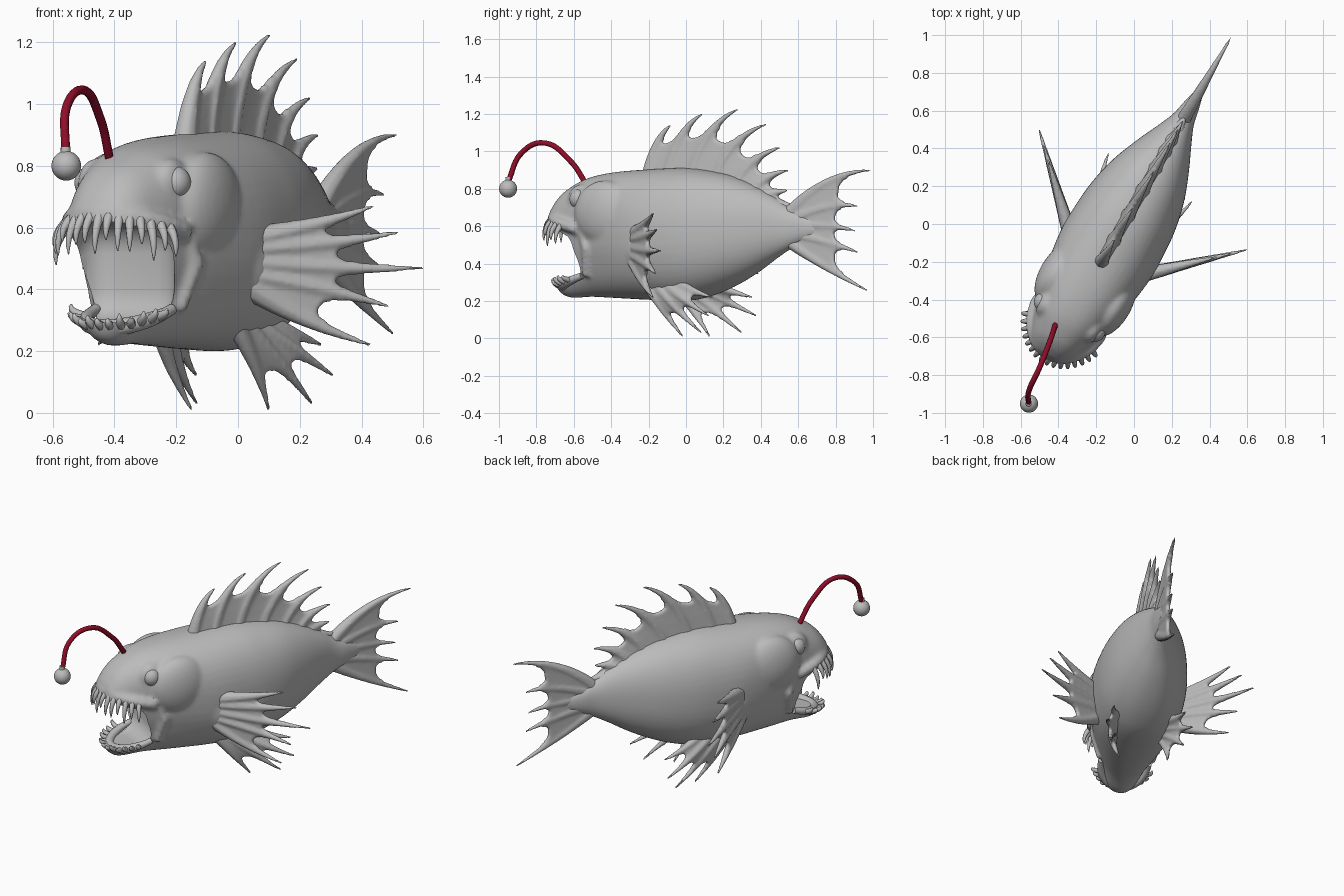
import bpy, bmesh
from math import sin, cos, pi, radians
from mathutils import Vector, Matrix

old = bpy.data.objects.get("Cube")
if old:
    bpy.data.objects.remove(old, do_unlink=True)

# The fish swims along a heading turned 30 degrees; parts use (side, along, up)
HEADING = Matrix.Translation((-0.057, 0, 0)) @ Matrix.Rotation(radians(-30), 4, 'Z')


def material(name, rgb):
    m = bpy.data.materials.new(name)
    m.use_nodes = True
    m.diffuse_color = (*rgb, 1)
    m.node_tree.nodes["Principled BSDF"].inputs["Base Color"].default_value = (*rgb, 1)
    return m


GREY = material("clay grey", (0.5, 0.5, 0.5))
RED = material("dark red", (0.28, 0.004, 0.022))


def loft(bm, rings):
    """Skin closed rings of points and cap both ends."""
    loops = [[bm.verts.new(p) for p in ring] for ring in rings]
    n = len(loops[0])
    for a, b in zip(loops, loops[1:]):
        for i in range(n):
            bm.faces.new((a[i], a[(i + 1) % n], b[(i + 1) % n], b[i]))
    bm.faces.new(loops[0][::-1])
    bm.faces.new(loops[-1])


def tube(bm, path, radii, sides=8):
    path = [Vector(p) for p in path]
    rings = []
    up = Vector((0.31, 0.17, 0.93))
    for i, p in enumerate(path):
        d = (path[min(i + 1, len(path) - 1)] - path[max(i - 1, 0)]).normalized()
        u = (up - d * up.dot(d)).normalized()
        v = d.cross(u)
        up = u
        rings.append([p + radii[i] * (u * cos(2 * pi * k / sides) + v * sin(2 * pi * k / sides))
                      for k in range(sides)])
    loft(bm, rings)


def bend(a, b, c, s):
    return a * (1 - s) ** 2 + b * 2 * s * (1 - s) + c * s * s


def ball(bm, centre, size):
    mat = Matrix.Translation(centre) @ Matrix.Diagonal((*size, 1))
    bmesh.ops.create_uvsphere(bm, u_segments=28, v_segments=18, radius=1, matrix=mat)


def finish(name, bm, mat=GREY, voxel=0, smooth=0, cutter=None, place=HEADING):
    """Make the object, fuse its pieces, cut it, and turn it to the heading."""
    bmesh.ops.recalc_face_normals(bm, faces=bm.faces)
    me = bpy.data.meshes.new(name)
    bm.to_mesh(me)
    bm.free()
    ob = bpy.data.objects.new(name, me)
    bpy.context.collection.objects.link(ob)
    if voxel:
        r = ob.modifiers.new("fuse", 'REMESH')
        r.mode = 'VOXEL'
        r.voxel_size = voxel
        s = ob.modifiers.new("soften", 'SMOOTH')
        s.iterations = smooth
        s.factor = 0.5
        if cutter:
            b = ob.modifiers.new("cut", 'BOOLEAN')
            b.operation = 'DIFFERENCE'
            b.object = cutter
        baked = bpy.data.meshes.new_from_object(ob.evaluated_get(bpy.context.evaluated_depsgraph_get()))
        ob.modifiers.clear()
        ob.data = baked
    ob.data.transform(place)
    ob.data.materials.clear()
    ob.data.materials.append(mat)
    bpy.ops.object.select_all(action='DESELECT')
    ob.select_set(True)
    bpy.context.view_layer.objects.active = ob
    bpy.ops.object.shade_smooth_by_angle(angle=radians(45))
    return ob


def fin(name, rays, r, web, reach):
    """Tapered curved spines, with fleshy webbing filled in between neighbours."""
    bm = bmesh.new()
    rays = [[Vector(p) for p in ray] for ray in rays]
    steps = 12

    def strand(ray, end, r0, r1):
        ss = [end * i / steps for i in range(steps + 1)]
        tube(bm, [bend(*ray, s) for s in ss], [r0 + (r1 - r0) * s / end for s in ss])

    for ray in rays:
        strand(ray, 1, r, 0.006)
    for a, b in zip(rays, rays[1:]):
        count = int(max((p - q).length for p, q in zip(a, b)) / (web * 1.1)) + 2
        for k in range(1, count):
            u = k / count
            mid = [p.lerp(q, u) for p, q in zip(a, b)]
            strand(mid, reach + (0.82 - reach) * abs(2 * u - 1) ** 4, web * 2, web * 0.8)
    finish(name, bm, voxel=0.0075, smooth=5)


def lip(a, rim):
    """Point on a mouth rim; angle 0 is the snout tip."""
    half, tip, front_z, side_z = rim
    return Vector((half * sin(a), -0.56 + (tip + 0.56) * cos(a), side_z + (front_z - side_z) * cos(a)))


UPPER = (.195, -.795, .645, .585)
LOWER = (.142, -.745, .275, .335)

# Body: stations of (along, bottom, top, half width, narrowing of the underside)
stations = [(-.825, .42, .62, .05, .68), (-.805, .36, .69, .12, .68), (-.78, .27, .73, .148, .7),
            (-.745, .23, .77, .172, .7), (-.69, .217, .81, .195, .7), (-.58, .222, .86, .235, .7),
            (-.42, .215, .89, .27, .8), (-.2, .205, .905, .283, .93), (0, .2, .912, .272, .97),
            (.14, .225, .90, .25, 1), (.28, .275, .875, .215, 1), (.42, .345, .825, .16, 1),
            (.55, .425, .76, .1, 1), (.64, .475, .705, .062, 1), (.72, .51, .67, .045, 1),
            (.82, .55, .63, .02, 1)]


def soft(c):
    return (1 if c > 0 else -1) * abs(c) ** 0.88


def between(p, q, r, s, u):
    """Smooth spline step from q to r."""
    return q + .5 * u * (r - p + u * (2 * p - 5 * q + 4 * r - s + u * (3 * (q - r) + s - p)))


def station_ring(t, lo, hi, w, under):
    angles = [2 * pi * k / 48 for k in range(48)]
    return [Vector((w * soft(cos(a)) * (1 - (1 - under) * min(1, .7 - .7 * sin(a))), t,
                    (lo + hi) / 2 + (hi - lo) / 2 * soft(sin(a)))) for a in angles]


padded = [stations[0]] + stations + [stations[-1]]
bm = bmesh.new()
loft(bm, [station_ring(*(between(*v, k / 4) for v in zip(*padded[i:i + 4])))
          for i in range(len(stations) - 1) for k in range(4)] + [station_ring(*stations[-1])])
arc = [radians(d) for d in range(-90, 91, 10)]
tube(bm, [lip(a, UPPER) for a in arc], [.032] * len(arc))
for s in (1, -1):
    ball(bm, (s * .175, -.40, .67), (.09, .18, .175))     # cheek
    ball(bm, (s * .14, -.56, .74), (.05, .085, .085))     # eye socket
    ball(bm, (s * .2, -.16, .49), (.075, .1, .14))        # fin shoulder
    tube(bm, [(s * .185, -.55, .62), (s * .195, -.5, .48), (s * .155, -.53, .33)],
         [.02, .03, .02])                                 # jaw hinge

cut = bmesh.new()
bmesh.ops.create_cube(cut, size=1, matrix=Matrix.Translation((0, -.84, .455))
                      @ Matrix.Diagonal((.355, .62, .325, 1)))
bmesh.ops.bevel(cut, geom=cut.edges[:], offset=.1, segments=6, profile=.5, affect='EDGES')
mouth = finish("mouth_cutter", cut, place=Matrix())
mouth.hide_render = True
bpy.context.view_layer.update()
finish("body", bm, voxel=.011, smooth=10, cutter=mouth)
bpy.data.objects.remove(mouth, do_unlink=True)

# Lower lip
bm = bmesh.new()
tube(bm, [lip(a, LOWER) for a in arc], [.012 + .016 * cos(a) ** .5 for a in arc[1:-1]][:1]
     + [.012 + .016 * cos(a) ** .5 for a in arc[1:-1]] + [.018], 12)
finish("lower_lip", bm)

# Eyes
for s, side in ((1, "left"), (-1, "right")):
    bm = bmesh.new()
    ball(bm, (s * .158, -.568, .745), (.052, .052, .054))
    finish(side + "_eye", bm)

# Teeth: long hanging fangs above, short splayed ones below
for name, count, rim, size, drop, splay in (("upper_teeth", 16, UPPER, .125, -1, .042),
                                            ("lower_teeth", 13, LOWER, .04, 1, .045)):
    bm = bmesh.new()
    for i in range(count):
        a = radians(-66 + 132 * i / (count - 1))
        out = Vector((sin(a), -cos(a), 0))
        root = lip(a, rim) + out * .008
        length = size * (0.85 + 0.2 * cos(i * 2.4))
        tip = root + out * splay + Vector((0, 0, drop * length))
        mid = root + out * splay * 1.2 + Vector((0, 0, drop * length * .4))
        ss = [k / 6 for k in range(7)]
        tube(bm, [bend(root, mid, tip, s) for s in ss], [.015 * (1 - s) ** .6 + .002 for s in ss])
    finish(name, bm)

# Dorsal fin: (along, up) of each spine root and tip
spines = [((-.2, .86), (-.08, 1.14)), ((-.09, .88), (.09, 1.2)), ((.04, .88), (.28, 1.225)),
          ((.17, .86), (.43, 1.145)), ((.28, .82), (.505, 1.02)), ((.37, .79), (.55, .9)),
          ((.43, .76), (.545, .79)), ((.5, .71), (.58, .71))]
fin("dorsal_fin", [[(0, y / .866, z) for y, z in
                    (a, (a[0] + .3 * (b[0] - a[0]), a[1] + .8 * (b[1] - a[1])), b)]
                   for a, b in spines], .042, .017, .42)

# Tail fin
tail = [((.53, .64), (.74, .89), (.99, .9)), ((.53, .615), (.78, .74), (.92, .705)),
        ((.53, .595), (.75, .62), (.905, .575)), ((.53, .57), (.76, .52), (.92, .46)),
        ((.53, .54), (.7, .4), (.97, .255))]
fin("tail_fin", [[(0, y / .866, z) for y, z in ray] for ray in tail], .042, .017, .64)

# Paired fins, mirrored across the body
pectoral = [((.02, .56), (.25, .6), (.44, .67)), ((.02, .53), (.3, .54), (.52, .585)),
            ((.02, .49), (.3, .46), (.6, .47)), ((.02, .45), (.3, .40), (.49, .345)),
            ((.02, .42), (.2, .29), (.43, .22))]
pelvic = [((.14, -.16, .3), (.144, .064, .01)), ((.14, -.1, .29), (.215, .22, .03)),
          ((.14, -.04, .29), (.256, .29, .12)), ((.14, .02, .3), (.212, .288, .22))]
for s, side in ((1, "left"), (-1, "right")):
    fin(side + "_pectoral_fin", [[(s * (.746 * x + .189), .708 * x - .214, z) for x, z in ray]
                                 for ray in pectoral], .045, .017, .54)
    fin(side + "_pelvic_fin", [[(s * p[0], p[1], p[2]) for p in
                                (a, Vector(a).lerp(Vector(b), .5) + Vector((.03, 0, -.01)), b)]
                               for a, b in pelvic], .035, .014, .54)

# Lure: arched stalk and hanging bulb with a short collar
bm = bmesh.new()
ball(bm, (-.556, -.951, .8), (.048, .048, .048))
tube(bm, [(-.558, -.951, .83), (-.558, -.949, .862)], [.017, .016], 12)
finish("lure_bulb", bm, place=Matrix())
curve = bpy.data.curves.new("lure_path", 'CURVE')
curve.dimensions = '3D'
line = curve.splines.new('BEZIER')
knots = [(-.415, -.53, .82), (-.445, -.62, .95), (-.5, -.76, 1.045), (-.555, -.88, .99),
         (-.558, -.95, .84)]
line.bezier_points.add(len(knots) - 1)
for point, co in zip(line.bezier_points, knots):
    point.co = co
    point.handle_left_type = point.handle_right_type = 'AUTO'
curve.bevel_depth = .0145
curve.bevel_resolution = 3
curve.use_fill_caps = True
curve.materials.append(RED)
stalk = bpy.data.objects.new("lure_stalk", curve)
bpy.context.collection.objects.link(stalk)
